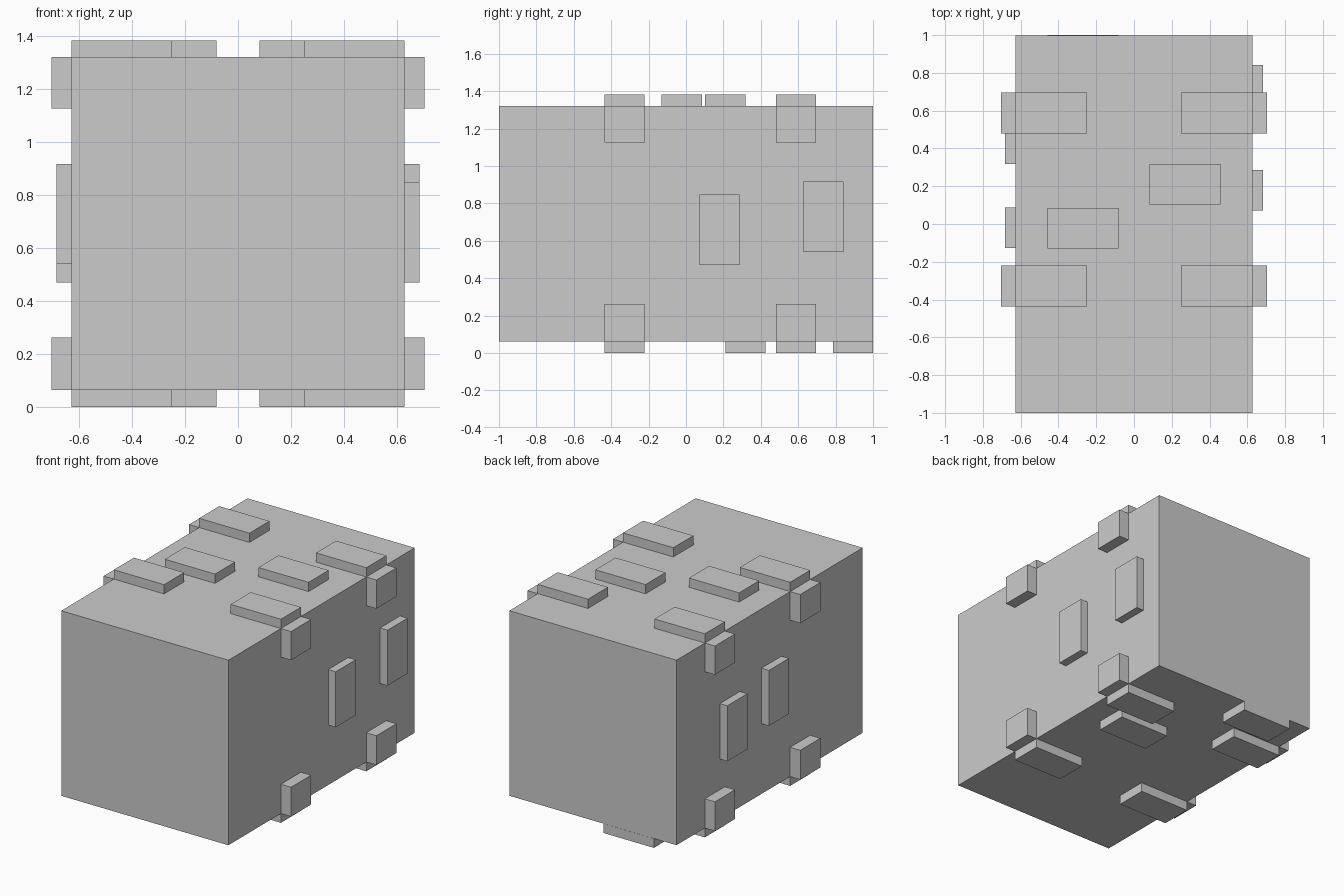
import bpy, bmesh
from mathutils import Matrix, Vector

if "Cube" in bpy.data.objects:
    bpy.data.objects.remove(bpy.data.objects["Cube"])

HX, Z0, Z1 = 0.628, 0.063, 1.32      # body half width, bottom and top
TOP = 1.383                          # overall height
W = 0.215                            # plate width along y


def box(name, x, y, z):
    """Flat-faced box from (min, max) ranges."""
    lo, hi = Vector((x[0], y[0], z[0])), Vector((x[1], y[1], z[1]))
    bm = bmesh.new()
    bmesh.ops.create_cube(bm, size=1)
    bm.transform(Matrix.Diagonal((*(hi - lo), 1)))
    me = bpy.data.meshes.new(name)
    bm.to_mesh(me)
    bm.free()
    ob = bpy.data.objects.new(name, me)
    ob.location = (lo + hi) / 2
    bpy.context.collection.objects.link(ob)
    return ob


def span(side, a, b):
    """Range a..b mirrored to the given side of x = 0."""
    return sorted((side * a, side * b))


# main block
box("body", (-HX, HX), (-1, 0.999), (Z0, Z1))

# plates wrapping the four long edges, two along each edge
for side in (-1, 1):
    for y in (-0.436, 0.48):
        yr = (y, y + W)
        box("edge_plate_top", span(side, 0.25, HX), yr, (Z1, TOP))
        box("edge_plate_bottom", span(side, 0.25, HX), yr, (0, Z0))
        box("edge_plate_side_upper", span(side, HX, 0.704), yr, (1.125, Z1))
        box("edge_plate_side_lower", span(side, HX, 0.704), yr, (Z0, 0.262))

# staggered plates on the top and bottom faces
for name, side, y, z in (
    ("top_plate", -1, -0.13, (Z1, TOP)),
    ("top_plate", 1, 0.102, (Z1, TOP)),
    ("bottom_plate", 1, 0.211, (0, Z0)),
    ("bottom_plate", -1, 0.785, (0, Z0)),
):
    box(name, span(side, 0.082, 0.459), (y, y + W), z)

# staggered upright plates on the left and right faces
for side, y, z in ((-1, -0.128, 0.54), (-1, 0.318, 0.47),
                   (1, 0.072, 0.47), (1, 0.628, 0.54)):
    box("side_plate", span(side, HX, 0.684), (y, y + W), (z, z + 0.377))
